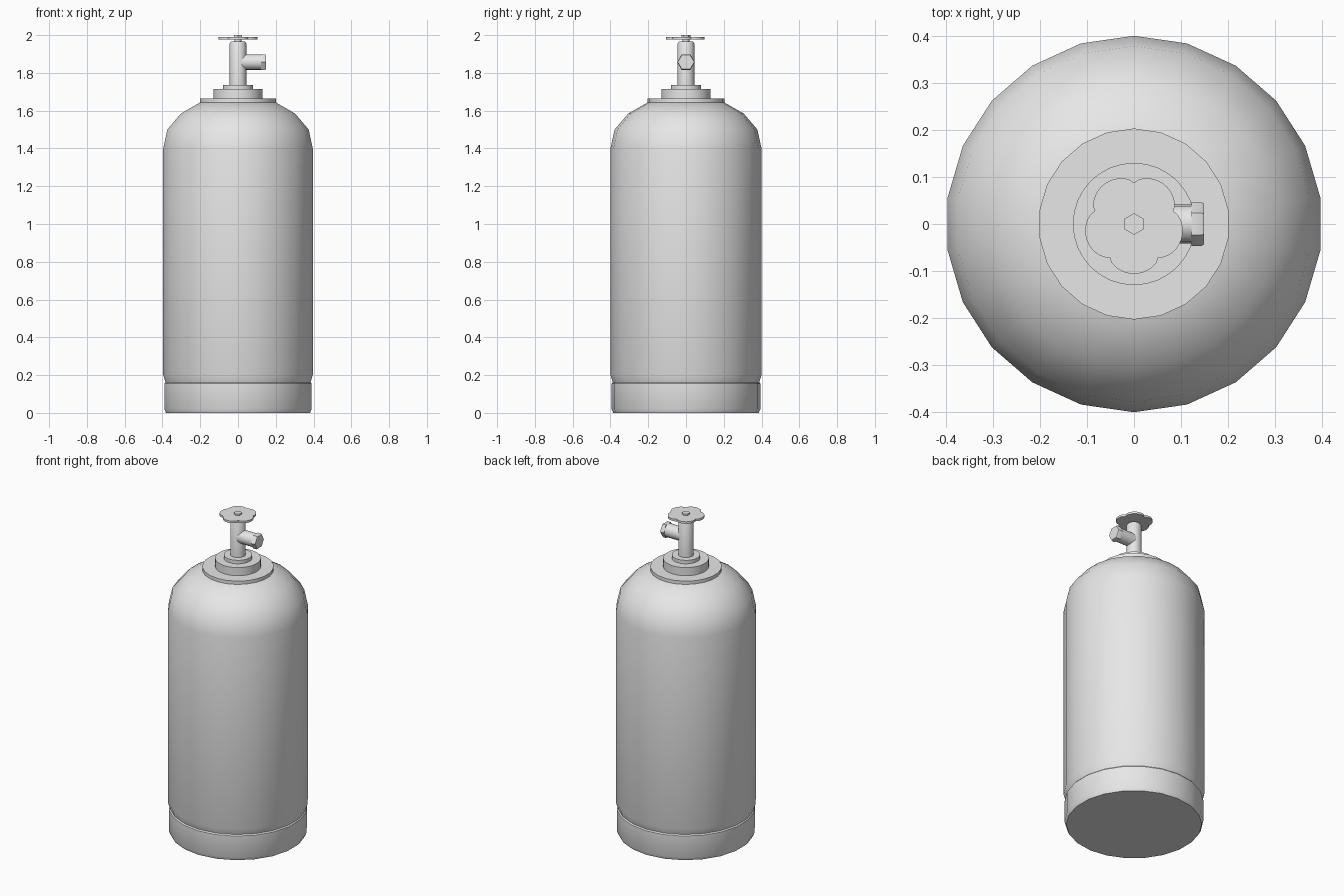
import bpy, bmesh
from math import sin, cos, pi, radians
from mathutils import Matrix

cube = bpy.data.objects.get("Cube")
if cube:
    bpy.data.objects.remove(cube)

GREY = (0.8, 0.8, 0.8, 1)
grey = bpy.data.materials.new("plain_grey")
grey.use_nodes = True
grey.diffuse_color = GREY
grey.node_tree.nodes["Principled BSDF"].inputs["Base Color"].default_value = GREY


def loft(name, rings, matrix=Matrix()):
    """Skin a stack of point rings and cap both ends."""
    bm = bmesh.new()
    loops = [[bm.verts.new(p) for p in ring] for ring in rings]
    n = len(loops[0])
    for a, b in zip(loops, loops[1:]):
        for i in range(n):
            j = (i + 1) % n
            bm.faces.new((a[i], a[j], b[j], b[i]))
    bm.faces.new(loops[0][::-1])
    bm.faces.new(loops[-1])
    bm.transform(matrix)
    bmesh.ops.recalc_face_normals(bm, faces=bm.faces)
    mesh = bpy.data.meshes.new(name)
    bm.to_mesh(mesh)
    bm.free()
    mesh.materials.append(grey)
    obj = bpy.data.objects.new(name, mesh)
    bpy.context.collection.objects.link(obj)
    bpy.ops.object.select_all(action='DESELECT')
    obj.select_set(True)
    bpy.context.view_layer.objects.active = obj
    bpy.ops.object.shade_smooth_by_angle(angle=radians(35))
    return obj


def lathe(name, profile, sides=22, matrix=Matrix()):
    """Turn a (radius, height) profile, with a corner on the +y axis."""
    turns = [pi / 2 + 2 * pi * i / sides for i in range(sides)]
    return loft(name, [[(r * cos(t), r * sin(t), z) for t in turns]
                       for r, z in profile], matrix)


# Tank and foot
lathe("tank_body", [(0.385, 0.15), (0.39, 0.17), (0.4, 0.2), (0.4, 1.4),
                    (0.378, 1.5), (0.305, 1.585), (0.2, 1.645)])
lathe("foot_ring", [(0.385, 0), (0.394, 0.02), (0.394, 0.155), (0.385, 0.165)])

# Neck
lathe("neck_plate", [(0.203, 1.64), (0.203, 1.664)])
lathe("neck_collar", [(0.13, 1.66), (0.13, 1.715)], 32)
lathe("neck_flange", [(0.08, 1.71), (0.08, 1.737)], 24)

# Valve
lathe("valve_stem", [(0.044, 1.73), (0.044, 1.955), (0.038, 1.965)], 16)
lathe("valve_spindle", [(0.018, 1.96), (0.018, 1.985)], 12)
outward = Matrix.Translation((0, 0, 1.857)) @ Matrix.Rotation(pi / 2, 4, 'Y')
lathe("outlet_pipe", [(0.041, 0), (0.041, 0.125)], 16, outward)
lathe("outlet_cap", [(0.047, 0.122), (0.047, 0.143), (0.043, 0.149)], 6, outward)

# Five-lobed handwheel with a hexagonal nut
wheel = []
for i in range(60):
    t = 2 * pi * i / 60
    r = 0.088 + 0.018 * abs(cos(2.5 * (t + pi / 2))) ** 0.7
    wheel.append((r * cos(t), r * sin(t)))
loft("handwheel", [[(x, y, z) for x, y in wheel] for z in (1.978, 1.991)])
lathe("handwheel_nut", [(0.023, 1.985), (0.023, 2.0)], 6)
